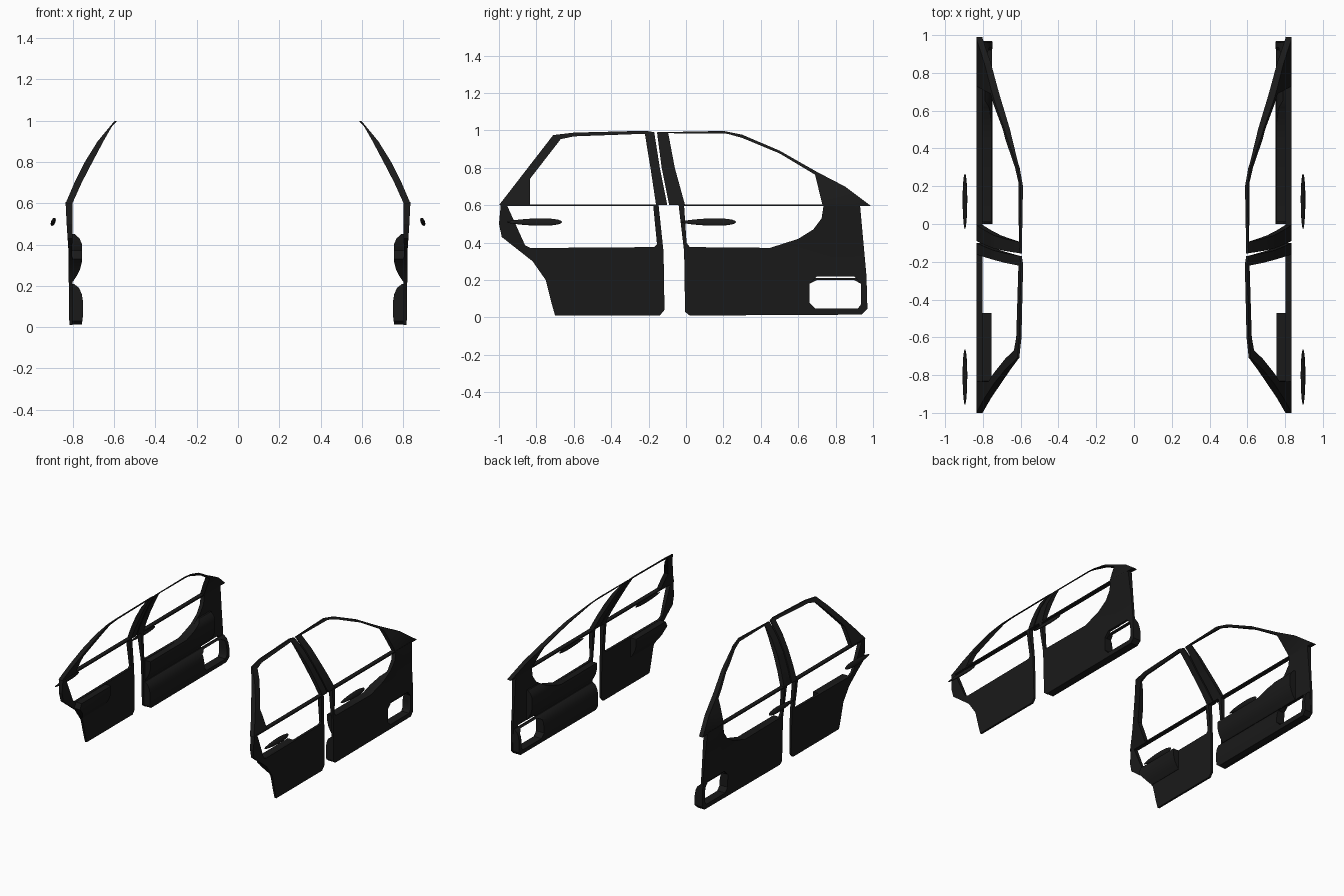
import bpy, bmesh
from mathutils import Vector
from mathutils.geometry import tessellate_polygon

cube = bpy.data.objects.get("Cube")
if cube:
    bpy.data.objects.remove(cube)

black = bpy.data.materials.new("black_trim")
black.use_nodes = True
black.diffuse_color = (0.01, 0.01, 0.01, 1)
shader = black.node_tree.nodes["Principled BSDF"]
shader.inputs["Base Color"].default_value = (0.01, 0.01, 0.01, 1)
shader.inputs["Roughness"].default_value = 0.6


def lookup(profile, z):
    """Linear interpolation of x in a list of (z, x)."""
    if z <= profile[0][0]:
        return profile[0][1]
    for (z0, x0), (z1, x1) in zip(profile, profile[1:]):
        if z <= z1:
            return x0 + (x1 - x0) * (z - z0) / (z1 - z0)
    return profile[-1][1]


def finish(name, bm):
    """Turn the bmesh into an object mirrored to the other side of the car."""
    bmesh.ops.recalc_face_normals(bm, faces=bm.faces)
    mesh = bpy.data.meshes.new(name)
    bm.to_mesh(mesh)
    bm.free()
    mesh.materials.append(black)
    obj = bpy.data.objects.new(name, mesh)
    bpy.context.collection.objects.link(obj)
    obj.modifiers.new("Mirror", "MIRROR").use_mirror_merge = False
    bpy.ops.object.select_all(action="DESELECT")
    obj.select_set(True)
    bpy.context.view_layer.objects.active = obj
    bpy.ops.object.shade_smooth_by_angle(angle=0.6)


def panel(name, loops, outside, inside):
    """Side-view outline (first loop) with holes, bent to two x profiles."""
    bm = bmesh.new()
    points = [Vector((0, y, z)) for loop in loops for y, z in loop]
    verts = [bm.verts.new(p) for p in points]
    flat = [[Vector((y, z, 0)) for y, z in loop] for loop in loops]
    for tri in tessellate_polygon(flat):
        bm.faces.new([verts[i] for i in tri])
    for z in sorted({p[0] for p in outside + inside}):
        bmesh.ops.bisect_plane(bm, geom=bm.verts[:] + bm.edges[:] + bm.faces[:],
                               plane_co=(0, 0, z), plane_no=(0, 0, 1))
    outer = bm.verts[:]
    result = bmesh.ops.extrude_face_region(bm, geom=bm.faces[:], use_keep_orig=True)
    inner = [g for g in result["geom"] if isinstance(g, bmesh.types.BMVert)]
    for group, profile in ((outer, outside), (inner, inside)):
        for v in group:
            v.co.x = lookup(profile, v.co.z)
    finish(name, bm)


def handle(name, y_mid):
    """Slim pull, pointed at the back and fuller towards the hinge."""
    bm = bmesh.new()
    bmesh.ops.create_uvsphere(bm, u_segments=20, v_segments=12, radius=1)
    for v in bm.verts:
        x, y, z = v.co
        height = z * (0.019 + 0.006 * y)
        v.co = (0.895 + 0.011 * x - 0.3 * height, y_mid + 0.148 * y, 0.51 + height)
    finish(name, bm)


# Cross-sections of the body side
skin_out = [(0, .817), (.38, .822), (.5, .83), (.6, .835)]
skin_in = [(0, .802), (.38, .803), (.6, .802)]
glass_out = [(.6, .835), (.7, .792), (.8, .742), (.9, .68), (1, .597)]
glass_in = [(.6, .802), (.7, .757), (.8, .705), (.9, .652), (.97, .612), (1, .585)]
pad_out = [(0, .803), (1, .803)]
arm_in = [(.22, .8), (.25, .78), (.28, .765), (.32, .755), (.4, .755), (.43, .768), (.45, .79)]
pocket_in = [(.01, .757), (.06, .75), (.12, .75), (.16, .757), (.19, .77), (.21, .795)]

# Window frames
panel("front_window_frame", [[
    (-.09, .6), (-.13, .8), (-.155, .99), (.2, .997), (.3, .977), (.5, .892),
    (.7, .778), (.85, .7), (.99, .595), (.73, .6), (.69, .763), (.5, .877),
    (.3, .96), (.22, .982), (-.095, .985), (-.06, .8), (-.005, .6)]],
    glass_out, glass_in)
panel("rear_window_frame", [[
    (-1, .6), (-.71, .975), (-.6, .988), (-.215, .998), (-.17, .99), (-.14, .8),
    (-.1, .6), (-.16, .6), (-.19, .8), (-.22, .982), (-.6, .968), (-.67, .953),
    (-.835, .74), (-.835, .6)]], glass_out, glass_in)

# Door shells with the open band under the belt line
speaker = [(.66, .08), (.69, .048), (.92, .048), (.935, .07), (.935, .18),
           (.9, .22), (.7, .22), (.66, .18)]
panel("front_door_shell", [[
    (-.04, .605), (-.01, .35), (-.005, .03), (.02, .01), (.94, .015),
    (.97, .045), (.965, .22), (.93, .605)],
    [(-.01, .595), (.003, .4), (.02, .376), (.45, .372), (.6, .42), (.68, .47),
     (.725, .53), (.735, .595)], speaker], skin_out, skin_in)
panel("rear_door_shell", [[
    (-.7, .01), (-.14, .01), (-.115, .04), (-.12, .35), (-.147, .605),
    (-.99, .605), (-1, .5), (-.985, .43), (-.82, .3), (-.75, .2), (-.72, .08)],
    [(-.955, .595), (-.86, .385), (-.83, .371), (-.17, .376), (-.155, .39),
     (-.175, .595)]], skin_out, skin_in)

# Inner trim
panel("front_armrest", [[
    (.01, .22), (.8, .22), (.8, .45), (.655, .45), (.6, .42), (.45, .372), (.01, .372)]],
    pad_out, arm_in)
panel("front_door_pocket", [[
    (.0, .03), (.02, .012), (.94, .015), (.968, .045), (.96, .21), (0, .21)],
    [(y, min(z, .2)) for y, z in speaker]], pad_out, pocket_in)
panel("rear_armrest", [[
    (-.47, .22), (-.76, .22), (-.82, .3), (-.85, .33), (-.83, .37), (-.47, .37)]],
    pad_out, arm_in)

# Outside pulls
handle("front_door_handle", .12)
handle("rear_door_handle", -.81)
